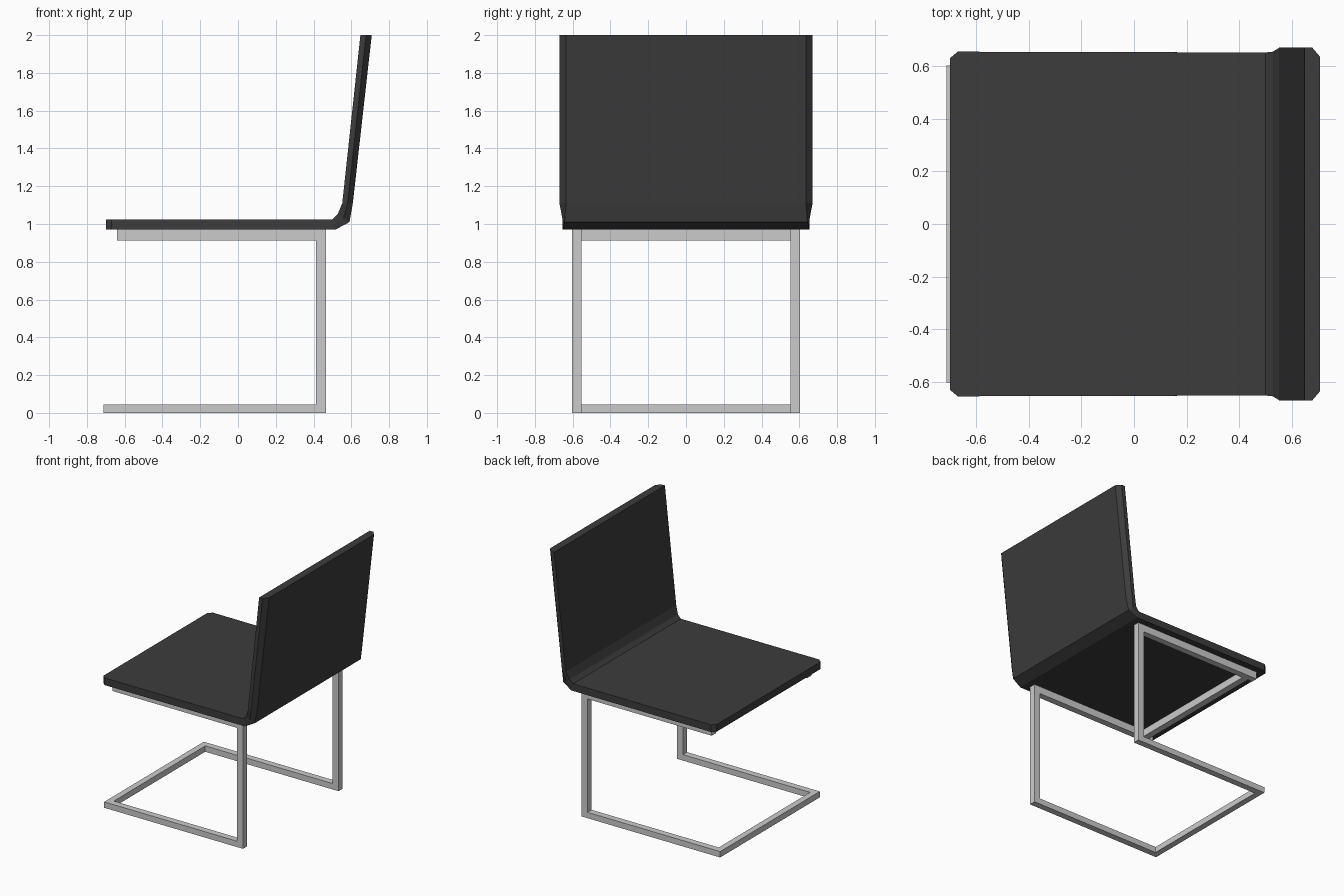
import bpy
import bmesh

if "Cube" in bpy.data.objects:
    bpy.data.objects.remove(bpy.data.objects["Cube"])


def make_object(name, bm, material=None):
    bmesh.ops.recalc_face_normals(bm, faces=bm.faces)
    mesh = bpy.data.meshes.new(name)
    bm.to_mesh(mesh)
    bm.free()
    obj = bpy.data.objects.new(name, mesh)
    bpy.context.collection.objects.link(obj)
    if material:
        mesh.materials.append(material)
    return obj


def bar(name, x, y, z):
    """Square tube given as (min, max) ranges."""
    bm = bmesh.new()
    bmesh.ops.create_cube(bm, size=1)
    for v in bm.verts:
        v.co = [r[0] if c < 0 else r[1] for c, r in zip(v.co, (x, y, z))]
    return make_object(name, bm)


# Seat and backrest: one bent shell lofted through cross-sections
# (inner x, inner z, outer x, outer z, half width, rear edge chamfer)
sections = [
    (-0.70, 1.025, -0.70, 0.97, 0.63, 0.0),
    (-0.67, 1.025, -0.67, 0.97, 0.655, 0.0),
    (0.50, 1.025, 0.515, 0.97, 0.652, 0.0),
    (0.528, 1.052, 0.59, 1.01, 0.655, 0.012),
    (0.552, 1.11, 0.608, 1.11, 0.67, 0.035),
    (0.648, 2.0, 0.708, 2.0, 0.67, 0.035),
]
bm = bmesh.new()
rings = []
for ix, iz, ox, oz, w, c in sections:
    mx, mz = (ix + ox) / 2, (iz + oz) / 2
    points = [(ix, -w, iz), (ix, w, iz), (mx, w, mz),
              (ox, w - c, oz), (ox, c - w, oz), (mx, -w, mz)]
    rings.append([bm.verts.new(p) for p in points])
for a, b in zip(rings, rings[1:]):
    for i in range(6):
        j = (i + 1) % 6
        bm.faces.new((a[i], a[j], b[j], b[i]))
bm.faces.new(rings[0])
bm.faces.new(rings[-1])
dark = bpy.data.materials.new("dark_upholstery")
dark.diffuse_color = (0.045, 0.045, 0.045, 1)
dark.use_nodes = True
dark.node_tree.nodes["Principled BSDF"].inputs["Base Color"].default_value = dark.diffuse_color
make_object("seat_and_backrest", bm, dark)

# Cantilever frame: leg, floor rail and seat rail on each side
for side, y in (("right", (-0.603, -0.553)), ("left", (0.553, 0.603))):
    bar(f"{side}_leg", (0.413, 0.465), y, (0.0, 0.97))
    bar(f"{side}_floor_rail", (-0.67, 0.413), y, (0.0, 0.045))
    bar(f"{side}_seat_rail", (-0.64, 0.413), y, (0.913, 0.97))

# Cross bars joining the two sides
bar("floor_cross_bar", (-0.712, -0.665), (-0.603, 0.603), (0.0, 0.045))
bar("seat_cross_bar", (-0.60, -0.548), (-0.553, 0.553), (0.913, 0.97))
